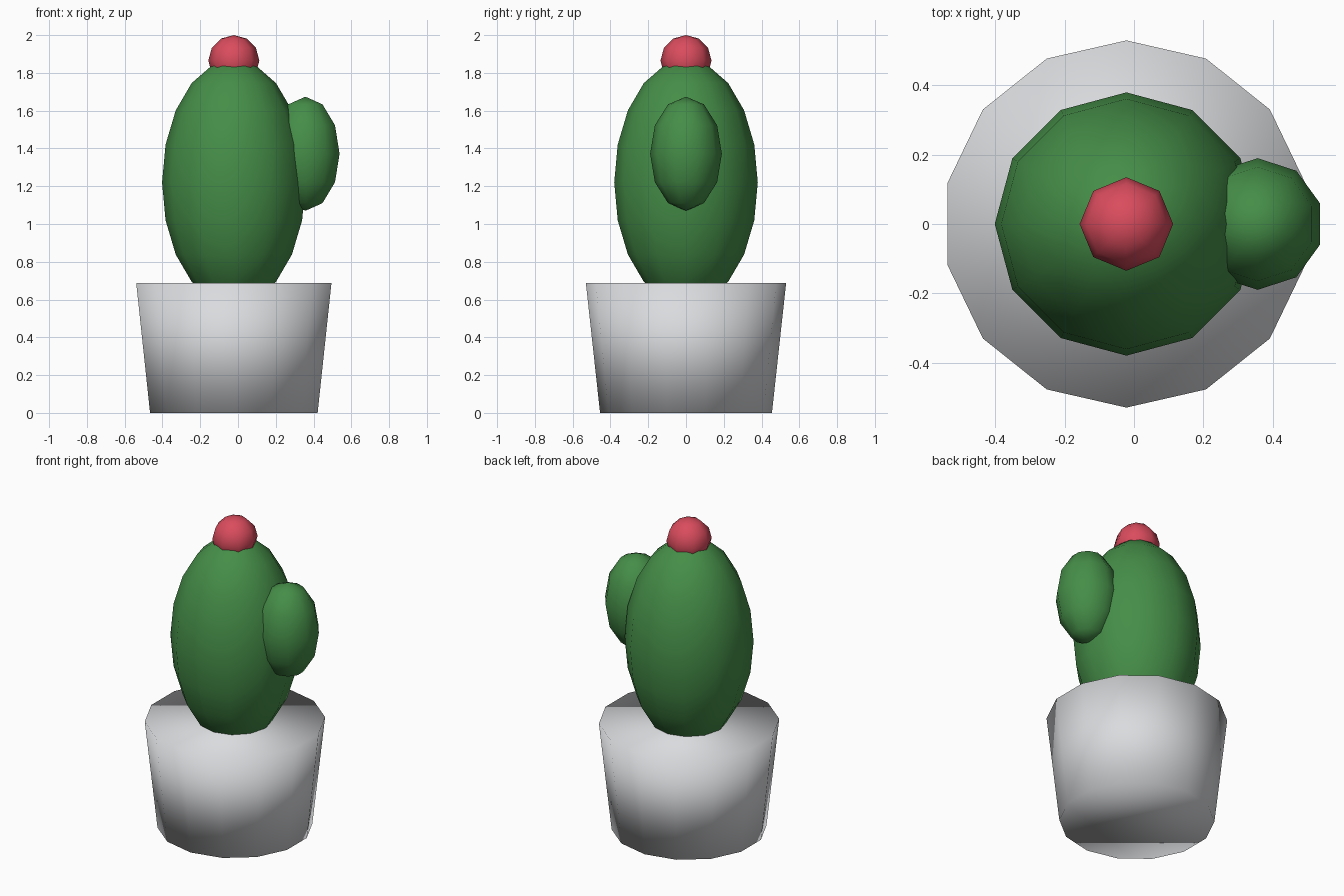
import bpy
import bmesh
from math import sin, cos, pi
from mathutils import Vector

cube = bpy.data.objects.get("Cube")
if cube:
    bpy.data.objects.remove(cube, do_unlink=True)

AXIS_X = -0.022


def material(name, color):
    mat = bpy.data.materials.new(name)
    mat.use_nodes = True
    mat.diffuse_color = color
    mat.node_tree.nodes["Principled BSDF"].inputs["Base Color"].default_value = color
    return mat


def revolve(name, profile, sides, center, mat):
    """Closed smooth solid from (radius, height) points; one corner faces +y."""
    bm = bmesh.new()
    rings = []
    for radius, z in profile:
        count = sides if radius > 1e-5 else 1
        angles = [2 * pi * i / sides for i in range(count)]
        rings.append([bm.verts.new((-radius * sin(a), radius * cos(a), z)) for a in angles])
    for low, high in zip(rings, rings[1:]):
        for i in range(sides):
            j = (i + 1) % sides
            corners = [low[i % len(low)], low[j % len(low)],
                       high[j % len(high)], high[i % len(high)]]
            bm.faces.new(list(dict.fromkeys(corners)))
    for ring in (rings[0], rings[-1]):
        if len(ring) > 1:
            bm.faces.new(ring)
    bmesh.ops.recalc_face_normals(bm, faces=bm.faces)
    for face in bm.faces:
        face.smooth = True
    mesh = bpy.data.meshes.new(name)
    bm.to_mesh(mesh)
    bm.free()
    mesh.materials.append(mat)
    obj = bpy.data.objects.new(name, mesh)
    obj.location = Vector(center)
    bpy.context.collection.objects.link(obj)
    return obj


def ellipsoid(name, radius, half_height, sides, rings, center, mat):
    steps = [pi * k / rings for k in range(rings + 1)]
    profile = [(radius * sin(t), -half_height * cos(t)) for t in steps]
    return revolve(name, profile, sides, center, mat)


pot_grey = material("pot light grey", (0.70, 0.71, 0.73, 1))
green = material("cactus green", (0.06, 0.27, 0.065, 1))
red = material("flower red", (0.70, 0.072, 0.11, 1))

# Tapered pot with closed top
revolve("pot", [(0.455, 0), (0.53, 0.687)], 14, (AXIS_X, 0, 0), pot_grey)

# Cactus body, side arm and flower
ellipsoid("cactus_body", 0.38, 0.65, 12, 10, (AXIS_X, 0, 1.22), green)
ellipsoid("cactus_arm", 0.19, 0.302, 10, 6, (0.357, 0, 1.372), green)
ellipsoid("flower", 0.135, 0.135, 8, 6, (AXIS_X, 0, 1.865), red)
